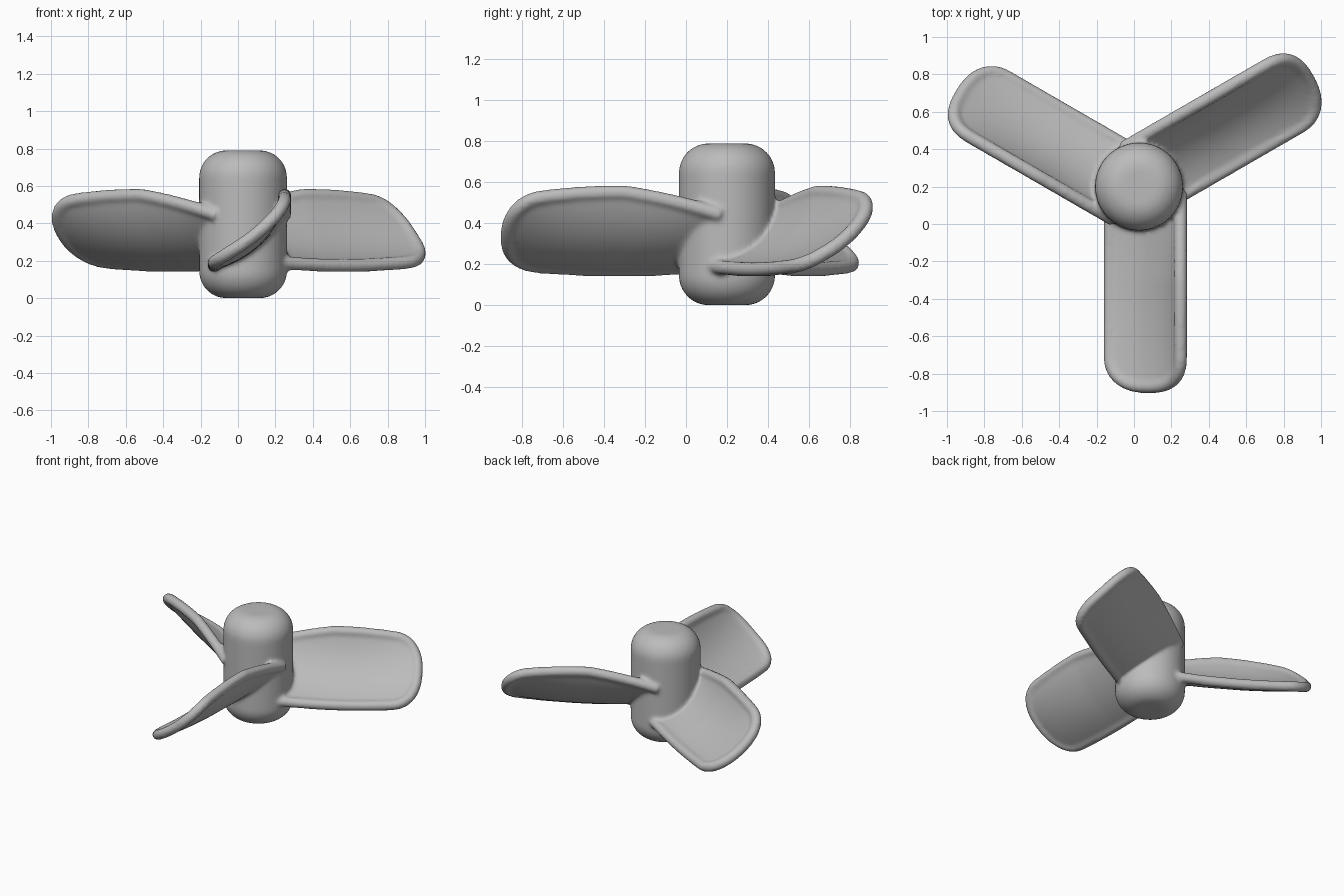
import bpy, bmesh, math
from mathutils import Vector, Matrix

cube = bpy.data.objects.get("Cube")
if cube:
    bpy.data.objects.remove(cube, do_unlink=True)

HUB = Vector((0.027, 0.2, 0))
ROOT, RIM = 0.03, 0.036

grey = bpy.data.materials.new("matte grey")
grey.use_nodes = True
grey.diffuse_color = (0.5, 0.5, 0.5, 1)
grey.node_tree.nodes["Principled BSDF"].inputs["Base Color"].default_value = grey.diffuse_color


def add(name, data):
    ob = bpy.data.objects.new(name, data)
    bpy.context.collection.objects.link(ob)
    return ob


def blade_point(s, v):
    """Middle surface of a blade along -y; s runs root to tip, v low to high edge."""
    end = 0.9 + 0.17 * (1 - abs(v) ** 2.5) ** 0.4
    r = ROOT + (end - ROOT) * s
    swell = math.sin(math.pi * min(r / 1.05, 1)) ** 0.8
    high = Vector((0.222, 0, 0.43 + 0.07 * min(r / 0.5, 1) + 0.05 * swell))
    low = Vector((-0.155, 0, 0.205 - 0.03 * swell))
    sag = (0.03 + 0.04 * swell) * (1 - v * v)
    p = low.lerp(high, (v + 1) / 2) + Vector((0.69, 0, -0.72)) * sag
    return p + Vector((0, -r, 0))


# Hub: a lathed barrel with rounded shoulders
def make_hub():
    radius, height, bevel = 0.235, 0.79, 0.145
    arc = [math.pi / 2 * i / 10 for i in range(11)]
    prof = [(radius - bevel + bevel * math.sin(a), bevel - bevel * math.cos(a)) for a in arc]
    prof += [(r, height - z) for r, z in reversed(prof)]
    bm = bmesh.new()
    n = 64
    rings = [[bm.verts.new((r * math.cos(2 * math.pi * i / n), r * math.sin(2 * math.pi * i / n), z))
              for i in range(n)] for r, z in prof]
    for a, b in zip(rings, rings[1:]):
        for i in range(n):
            j = (i + 1) % n
            bm.faces.new((a[i], a[j], b[j], b[i]))
    bm.faces.new(rings[0][::-1])
    bm.faces.new(rings[-1])
    me = bpy.data.meshes.new("hub")
    bm.to_mesh(me)
    bm.free()
    return add("hub", me)


# Blade plate: dished sheet given thickness
def make_plate():
    vs = [math.sin(math.pi / 2 * (i / 16 - 1)) for i in range(33)]
    bm = bmesh.new()
    grid = [[bm.verts.new(blade_point(j / 32, v)) for v in vs] for j in range(33)]
    for a, b in zip(grid, grid[1:]):
        for i in range(32):
            bm.faces.new((a[i], a[i + 1], b[i + 1], b[i]))
    me = bpy.data.meshes.new("blade_plate")
    bm.to_mesh(me)
    bm.free()
    ob = add("blade_plate", me)
    sol = ob.modifiers.new("thickness", "SOLIDIFY")
    sol.thickness, sol.offset = 0.05, 0
    return ob


# Blade rim: round bead following the outline
def make_rim():
    path = [blade_point(j / 24, -1) for j in range(24)]
    path += [blade_point(1, math.sin(math.pi / 2 * (i / 24 - 1))) for i in range(49)]
    path += [blade_point(j / 24, 1) for j in range(23, -1, -1)]
    cu = bpy.data.curves.new("blade_rim", "CURVE")
    cu.dimensions, cu.bevel_depth, cu.use_fill_caps = "3D", RIM, True
    cu.bevel_resolution = 4
    sp = cu.splines.new("POLY")
    sp.points.add(len(path) - 1)
    for pt, co in zip(sp.points, path):
        pt.co = (*co, 1)
    return add("blade_rim", cu)


hub = make_hub()
hub.matrix_world = Matrix.Translation(HUB)
parts = [hub]
for k in range(3):
    for make in (make_plate, make_rim):
        ob = make()
        ob.matrix_world = Matrix.Translation(HUB) @ Matrix.Rotation(k * math.tau / 3, 4, "Z")
        parts.append(ob)

# Join all parts and fuse them into one softly filleted casting
bpy.ops.object.select_all(action="DESELECT")
for ob in parts:
    ob.select_set(True)
bpy.context.view_layer.objects.active = hub
bpy.ops.object.convert(target="MESH")
bpy.ops.object.join()
propeller = bpy.context.view_layer.objects.active
propeller.name = "propeller"
propeller.data.materials.clear()
propeller.data.materials.append(grey)
fuse = propeller.modifiers.new("fuse", "REMESH")
fuse.mode, fuse.voxel_size, fuse.use_smooth_shade = "VOXEL", 0.012, True
soft = propeller.modifiers.new("fillet", "SMOOTH")
soft.factor, soft.iterations = 0.5, 6
